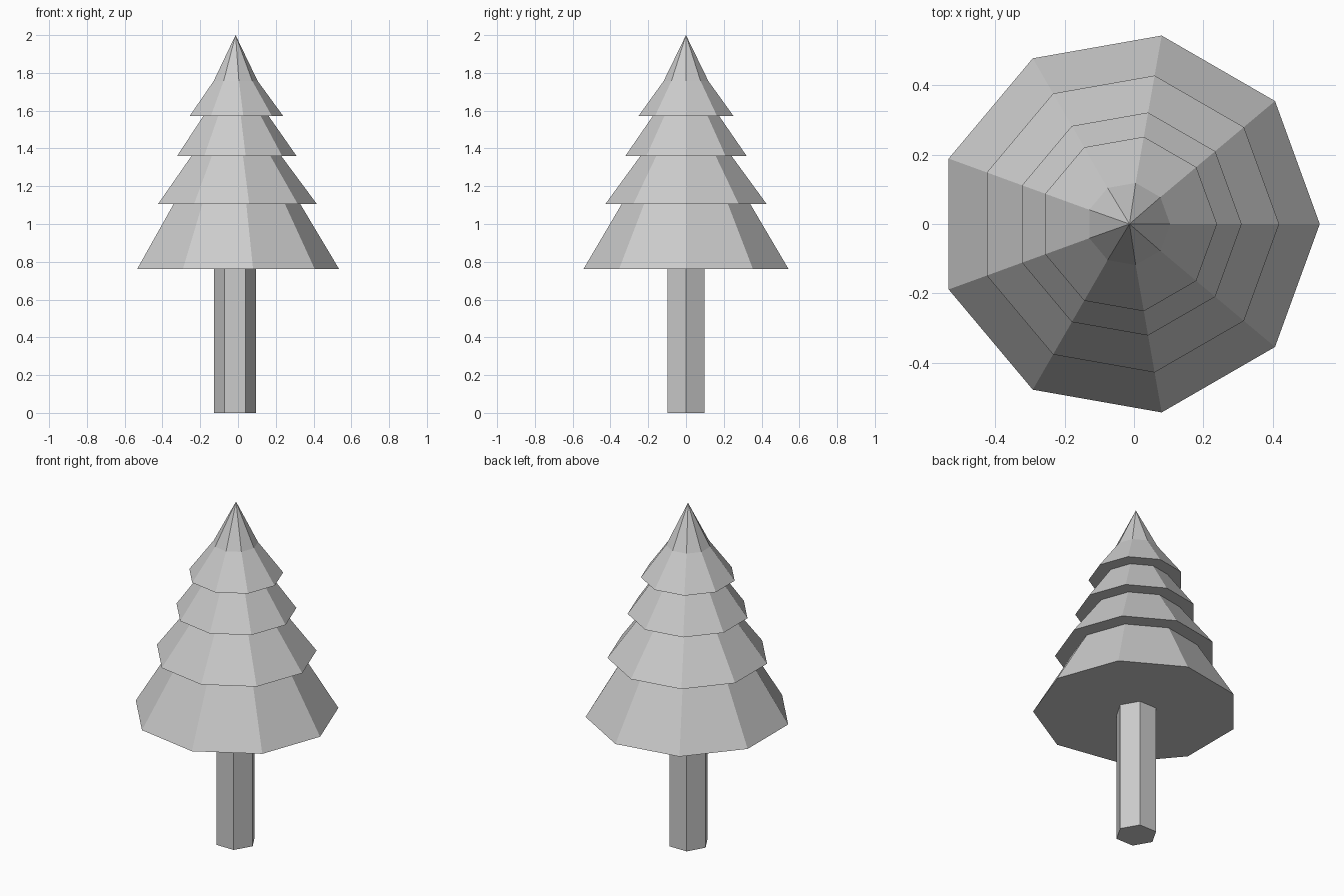
import bpy, bmesh
from math import cos, sin, tau

if "Cube" in bpy.data.objects:
    bpy.data.objects.remove(bpy.data.objects["Cube"])

CX = -0.016  # trunk axis, so that the nine-sided skirt is centred on x


def lathe(name, sides, profile, tip=None):
    """Stack of polygon rings (radius, z), flat shaded, capped or ending in a tip."""
    bm = bmesh.new()
    rings = [[bm.verts.new((CX + r * cos(tau * i / sides), r * sin(tau * i / sides), z))
              for i in range(sides)] for r, z in profile]
    for a, b in zip(rings, rings[1:]):
        for i in range(sides):
            j = (i + 1) % sides
            bm.faces.new((a[i], a[j], b[j], b[i]))
    bm.faces.new(rings[0][::-1])
    last = rings[-1]
    if tip is None:
        bm.faces.new(last)
    else:
        top = bm.verts.new((CX + 0.003, 0, tip))
        for i in range(sides):
            bm.faces.new((last[i], last[(i + 1) % sides], top))
    bmesh.ops.recalc_face_normals(bm, faces=bm.faces)
    mesh = bpy.data.meshes.new(name)
    bm.to_mesh(mesh)
    bm.free()
    obj = bpy.data.objects.new(name, mesh)
    bpy.context.collection.objects.link(obj)
    return obj


# Hexagonal trunk
lathe("trunk", 6, [(0.112, 0), (0.112, 0.762)])

# Four overlapping branch tiers and the pointed top, as one stepped profile
lathe("foliage", 9, [
    (0.551, 0.762), (0.346, 1.105),
    (0.434, 1.105), (0.245, 1.36),
    (0.326, 1.36), (0.178, 1.572),
    (0.255, 1.572), (0.120, 1.757),
], tip=2.0)
